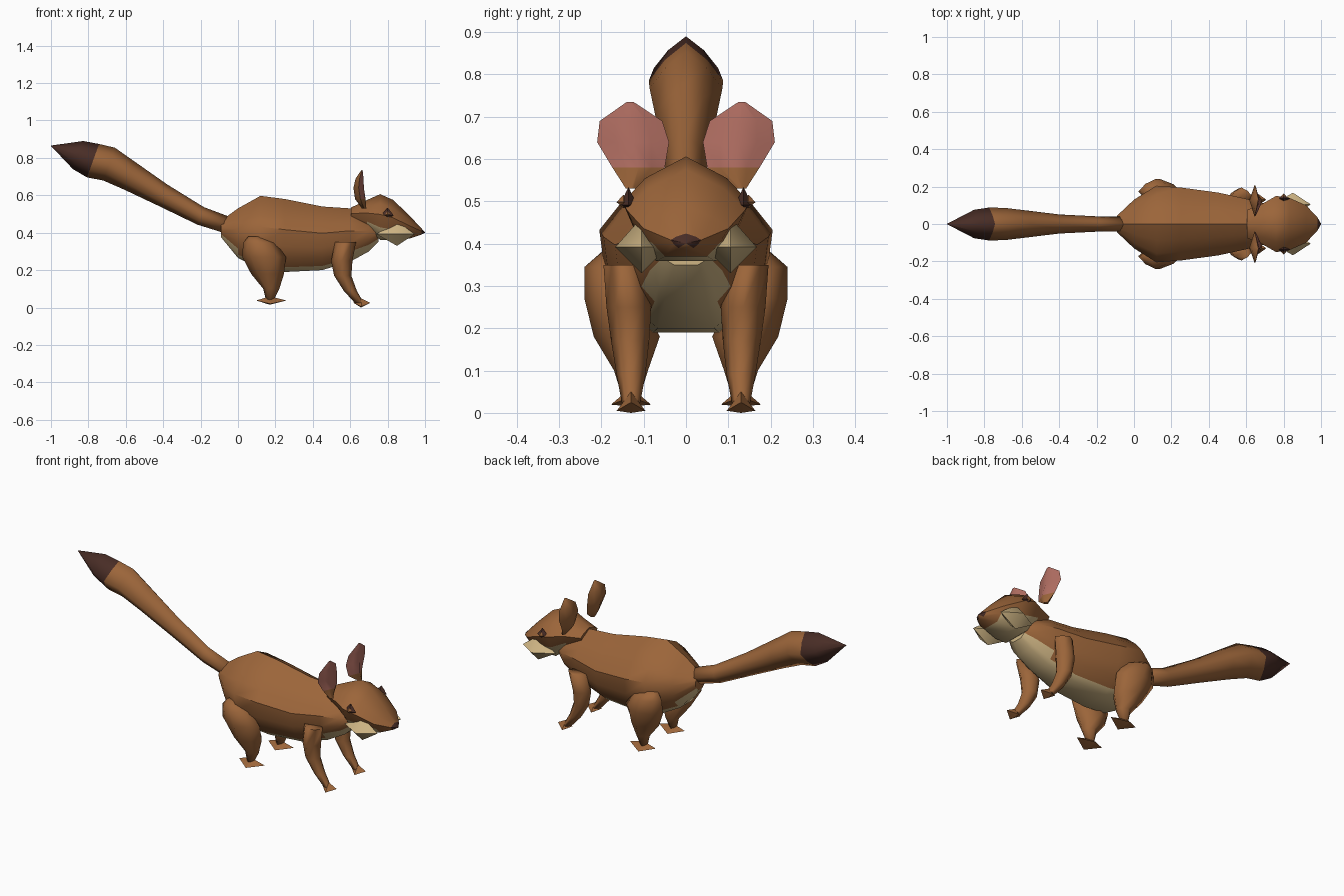
import bpy, bmesh
from math import sin, cos, pi
from mathutils import Vector

cube = bpy.data.objects.get("Cube")
if cube:
    bpy.data.objects.remove(cube, do_unlink=True)


def material(name, rgb):
    m = bpy.data.materials.new(name)
    m.use_nodes = True
    m.diffuse_color = (*rgb, 1)
    m.node_tree.nodes["Principled BSDF"].inputs["Base Color"].default_value = (*rgb, 1)
    return m


BROWN, CREAM, DARK, PINK = range(4)
MATS = [material("brown fur", (0.33, 0.13, 0.042)),
        material("cream fur", (0.62, 0.46, 0.23)),
        material("dark brown", (0.066, 0.026, 0.019)),
        material("pink skin", (0.45, 0.16, 0.125))]


def finish(bm, name, paint, angle):
    bmesh.ops.recalc_face_normals(bm, faces=bm.faces)
    bm.normal_update()
    for f in bm.faces:
        f.material_index = paint(f.calc_center_median(), f.normal)
    mesh = bpy.data.meshes.new(name)
    bm.to_mesh(mesh)
    bm.free()
    for m in MATS:
        mesh.materials.append(m)
    ob = bpy.data.objects.new(name, mesh)
    bpy.context.collection.objects.link(ob)
    bpy.ops.object.select_all(action='DESELECT')
    ob.select_set(True)
    bpy.context.view_layer.objects.active = ob
    bpy.ops.object.shade_smooth_by_angle(angle=angle)


def loft(name, rings, paint=lambda c, n: BROWN, angle=1.65):
    """Skin a tube through rings of equal point count, with closed ends."""
    bm = bmesh.new()
    vs = [[bm.verts.new(p) for p in ring] for ring in rings]
    n = len(vs[0])
    for a, b in zip(vs, vs[1:]):
        for j in range(n):
            k = (j + 1) % n
            bm.faces.new((a[j], a[k], b[k], b[j]))
    bm.faces.new(vs[0])
    bm.faces.new(vs[-1])
    bmesh.ops.remove_doubles(bm, verts=bm.verts, dist=0.0005)
    finish(bm, name, paint, angle)


def ring(centre, u, v, bulge=.56):
    """Eight-point rounded diamond with corners along u and v."""
    c, u, v = Vector(centre), Vector(u), Vector(v)
    pts = []
    for j in range(8):
        a = j * pi / 4
        r = 1 if j % 2 == 0 else bulge / cos(pi / 4)
        pts.append(c + (u * cos(a) + v * sin(a)) * r)
    return pts


def upright(profile, sections):
    """Place a mirrored half profile at stations (x, low, high, half width)."""
    full = profile + [(-y, z) for y, z in reversed(profile) if y > 0]
    return [[(x, y * w, (lo + hi) / 2 + z * (hi - lo) / 2) for y, z in full]
            for x, lo, hi, w in sections]


def diamond(name, centre, tips, mat):
    """Faceted stud from six tips: -x, +x, -y, +y, bottom, top."""
    c = Vector(centre)
    bm = bmesh.new()
    v = []
    for i, d in enumerate(tips):
        p = c.copy()
        p[i // 2] += d
        v.append(bm.verts.new(p))
    for a in v[:2]:
        for b in v[2:4]:
            for e in v[4:]:
                bm.faces.new((a, b, e))
    finish(bm, name, lambda c, n: mat, 0.9)


# Body with a pale belly and throat
body_profile = [(0, 1), (.42, .78), (.77, .46), (1, .16), (.94, -.3),
                (.78, -.62), (.55, -.87), (.4, -1)]
body = [(-.09, .375, .465, .045), (0, .265, .53, .13), (.12, .205, .597, .205),
        (.25, .19, .58, .195), (.45, .2, .54, .168), (.6, .245, .53, .135),
        (.7, .3, .49, .11), (.75, .35, .44, .07)]
loft("body", upright(body_profile, body),
     lambda c, n: CREAM if (n.z < -.3 and abs(c.y) < .1 and c.z < .36) or c.x > .74
     else BROWN, .75)

# Head with a pale chin and a dark nose
head_profile = [(0, 1), (.64, .6), (1, .15), (.8, -.4), (.5, -.92)]
head = [(.605, .46, .535, .075), (.69, .41, .575, .11), (.76, .352, .606, .15),
        (.83, .35, .575, .14), (.92, .365, .488, .1), (.98, .388, .424, .036),
        (1, .4, .402, .002)]


def head_paint(c, n):
    if c.x > .98 and n.z > -.8:
        return DARK
    chin = n.z < -.4 and c.z < .42 and .7 < c.x < .93
    return CREAM if chin else BROWN


loft("head", upright(head_profile, head), head_paint, .95)

# Tail: tilted rings along a rising line, dark at the tip
tilt = Vector((.34, 0, .94))
tail = [(-.04, .435, .045, .04), (-.2, .49, .05, .041), (-.4, .6, .062, .051),
        (-.58, .705, .08, .073), (-.69, .767, .093, .086), (-.775, .785, .095, .088),
        (-.855, .815, .08, .076), (-1, .865, .001, .001)]
loft("tail", [ring((x, 0, z), tilt * h, (0, w, 0)) for x, z, h, w in tail],
     lambda c, n: DARK if c.x < -.78 else BROWN)

# Leg rings: height, centre x, centre y, radius x, radius y
hind_leg = [(.38, .09, .17, .035, .03), (.345, .115, .178, .088, .062),
            (.27, .14, .172, .117, .068), (.18, .158, .14, .088, .078),
            (.1, .178, .13, .043, .04), (.035, .17, .13, .019, .02)]
front_leg = [(.35, .575, .148, .056, .047), (.25, .555, .135, .057, .053),
             (.17, .56, .132, .046, .045), (.09, .6, .13, .035, .034),
             (.025, .648, .13, .024, .022)]
# Ear rings: height, centre x, centre y, half thickness, half width
ear = [(.53, .674, .13, .012, .012), (.58, .654, .112, .028, .062),
       (.64, .645, .125, .028, .085), (.69, .65, .13, .021, .074),
       (.735, .663, .132, .003, .008)]
# Foot rim: along, across, height, as fractions of the foot's size
rim = [(-.45, 0, .5), (.02, -.5, .1), (.55, 0, .5), (.02, .5, .1)]


def foot(name, side, x, z, length, width, height):
    """Pointed wedge with low toes and a raised ankle."""
    y = side * .13
    bm = bmesh.new()
    edge = [bm.verts.new((x + a * length, y + b * width, z + height * h)) for a, b, h in rim]
    top = bm.verts.new((x, y, z + height))
    low = bm.verts.new((x, y, z))
    for a, b in zip(edge, edge[1:] + edge[:1]):
        bm.faces.new((a, b, top))
        bm.faces.new((b, a, low))
    finish(bm, name, lambda c, n: BROWN, .3)


for side, label in ((1, "left"), (-1, "right")):
    # The head points to +x, so +y is the animal's own left
    for part, rings in (("hind_leg", hind_leg), ("front_leg", front_leg)):
        loft(f"{part}_{label}", [ring((x, side * y, z), (0, ry, 0), (rx, 0, 0), .6)
                                 for z, x, y, rx, ry in rings])
    foot(f"hind_foot_{label}", side, .17, .015, .16, .095, .045)
    foot(f"front_foot_{label}", side, .658, 0, .09, .068, .05)
    loft(f"ear_{label}", [ring((x, side * y, z), (0, w, 0), (t, 0, 0), .5)
                          for z, x, y, t, w in ear],
         lambda c, n: PINK if n.x > .1 and c.z > .57 else BROWN, 1.15)
    # Cheek tufts, and eyes with a small lighter centre
    diamond(f"cheek_{label}", (.85, side * .105, .392),
            (-.11, .095, -.062, .062, -.062, .07), CREAM)
    diamond(f"eye_{label}", (.8, side * .136, .492),
            (-.037, .033, -.02, .02, -.014, .042), DARK)
    diamond(f"eye_centre_{label}", (.8, side * .148, .498),
            (-.014, .014, -.016, .016, -.014, .018), BROWN)
